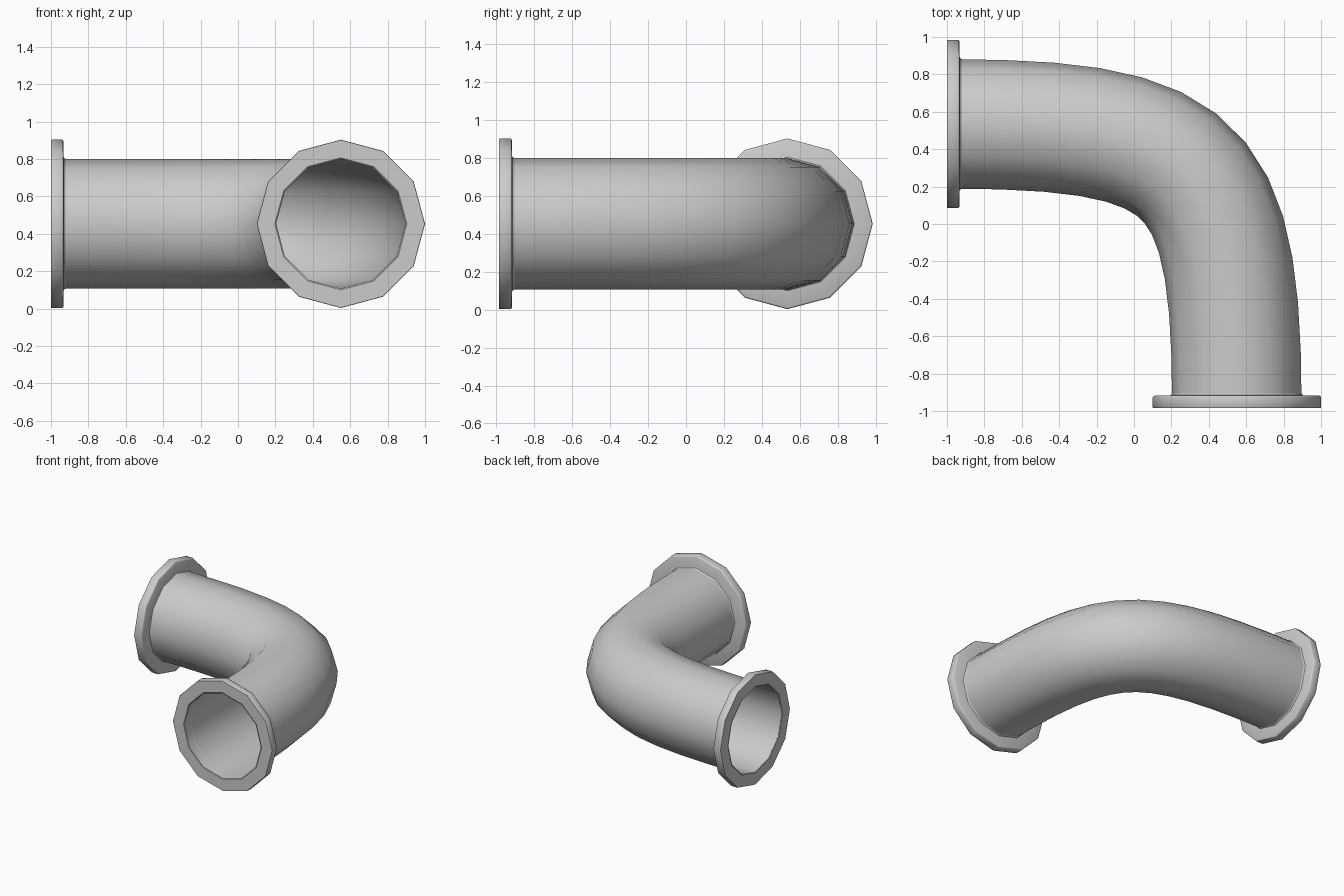
import bpy, bmesh, math
from mathutils import Vector

if "Cube" in bpy.data.objects:
    bpy.data.objects.remove(bpy.data.objects["Cube"])

SIDES, STEPS = 12, 13
R = 0.346
Z = 0.453
UP = Vector((0, 0, 1))

# Centre line: a bezier from the left mouth to the front mouth
P0, P3 = Vector((-1, 0.535, Z)), Vector((0.55, -0.985, Z))
CORNER = Vector((0.55, 0.535, Z))
P1, P2 = P0.lerp(CORNER, 0.87), P3.lerp(CORNER, 0.87)


def path(t):
    s = 1 - t
    pos = P0 * s**3 + P1 * 3 * s * s * t + P2 * 3 * s * t * t + P3 * t**3
    tan = (P1 - P0) * s * s + (P2 - P1) * 2 * s * t + (P3 - P2) * t * t
    return pos, tan.normalized()


def add_ring(bm, pos, tan, radius):
    side = tan.cross(UP)
    return [bm.verts.new(pos + radius * (side * math.cos(a) + UP * math.sin(a)))
            for a in (2 * math.pi * i / SIDES for i in range(SIDES))]


def loft(name, rings):
    """Skin a list of (position, tangent, radius) rings."""
    bm = bmesh.new()
    loops = [add_ring(bm, *r) for r in rings]
    for a, b in zip(loops, loops[1:]):
        for i in range(SIDES):
            j = (i + 1) % SIDES
            bm.faces.new((a[i], a[j], b[j], b[i]))
    bmesh.ops.recalc_face_normals(bm, faces=bm.faces)
    # open tube: make sure the normals point outward from the first ring
    face = bm.faces[0] if not bm.faces.ensure_lookup_table() else None
    face.normal_update()
    if name == "pipe" and face.normal.dot(face.calc_center_median() - rings[0][0]) < 0:
        bmesh.ops.reverse_faces(bm, faces=bm.faces)
    if name != "pipe" and face.normal.dot(rings[0][1]) > 0:
        bmesh.ops.reverse_faces(bm, faces=bm.faces)
    mesh = bpy.data.meshes.new(name)
    bm.to_mesh(mesh)
    bm.free()
    ob = bpy.data.objects.new(name, mesh)
    bpy.context.collection.objects.link(ob)
    bpy.ops.object.select_all(action='DESELECT')
    ob.select_set(True)
    bpy.context.view_layer.objects.active = ob
    bpy.ops.object.shade_smooth_by_angle(angle=math.radians(40))
    return ob


# Bent pipe, open at both ends
loft("pipe", [(*path(i / STEPS), R) for i in range(STEPS + 1)])

# Flanges: (depth from the mouth, radius), with softened back rim and fillet
PROFILE = [(0.006, R), (0, 0.353), (0, 0.448), (0.003, 0.45), (0.058, 0.45),
           (0.064, 0.447), (0.067, 0.441), (0.067, 0.361), (0.07, 0.352), (0.08, R)]
for name, end, inward in (("left_flange", P0, Vector((1, 0, 0))),
                          ("front_flange", P3, Vector((0, 1, 0)))):
    rings = [(end + inward * d, inward, r) for d, r in PROFILE]
    loft(name, rings)
